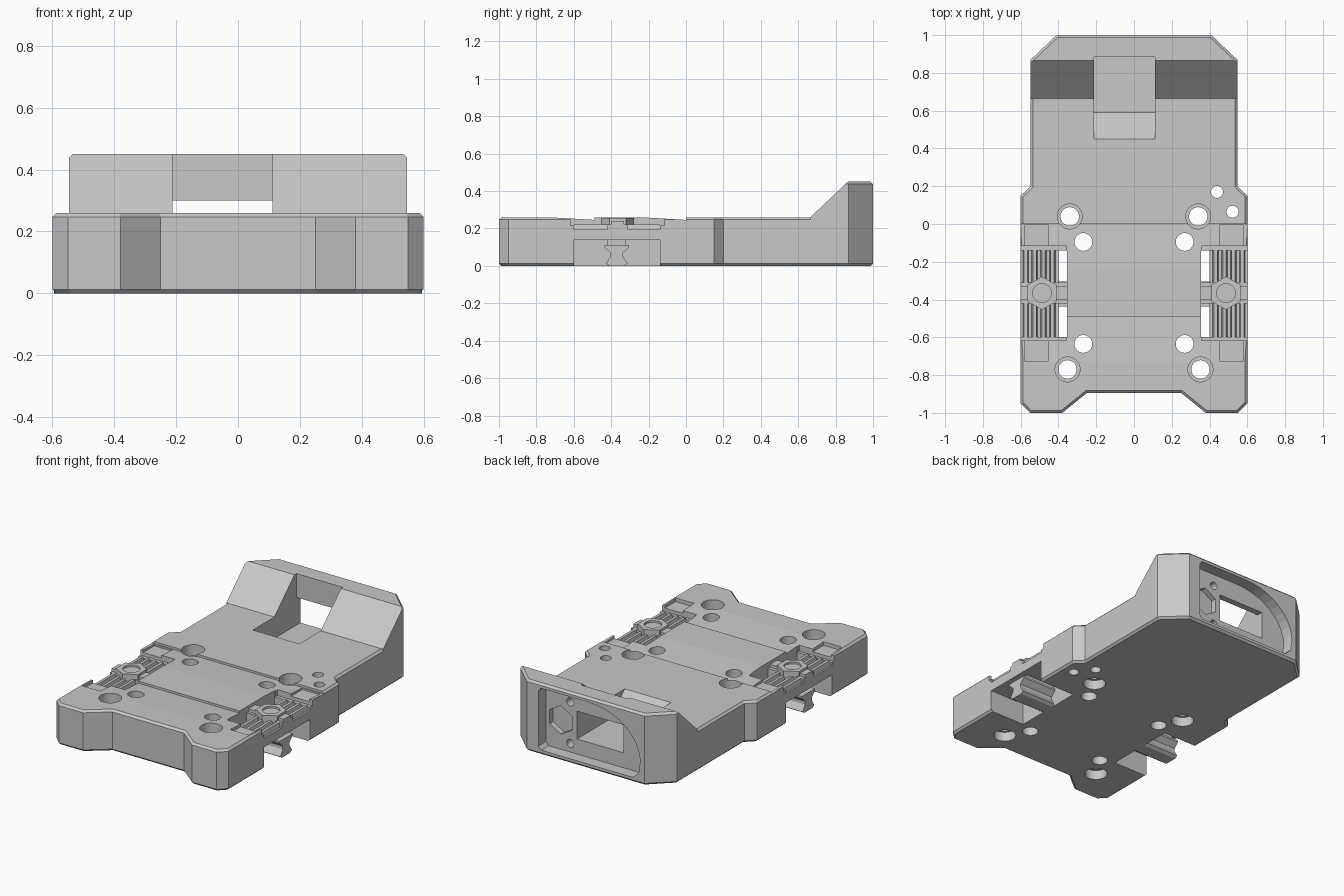
import bpy, bmesh, math

if "Cube" in bpy.data.objects:
    bpy.data.objects.remove(bpy.data.objects["Cube"], do_unlink=True)

grey = bpy.data.materials.new("plain grey")
grey.use_nodes = True
grey.diffuse_color = (0.58, 0.58, 0.58, 1)
grey.node_tree.nodes["Principled BSDF"].inputs["Base Color"].default_value = (0.58, 0.58, 0.58, 1)

PLACE = {"x": lambda a, b, c: (c, a, b),
         "y": lambda a, b, c: (a, c, b),
         "z": lambda a, b, c: (a, b, c)}
JOINT = 0.665  # where the deck meets the raised rear block


def prism(name, pts, axis, lo, hi, chamfer=0):
    """Extrude a closed 2D outline along an axis, optionally chamfering both rims."""
    bm = bmesh.new()
    put = PLACE[axis]
    ends = [[bm.verts.new(put(a, b, c)) for a, b in pts] for c in (lo, hi)]
    caps = [bm.faces.new(ring) for ring in ends]
    n = len(pts)
    for i in range(n):
        j = (i + 1) % n
        bm.faces.new((ends[0][i], ends[0][j], ends[1][j], ends[1][i]))
    bmesh.ops.recalc_face_normals(bm, faces=bm.faces)
    if chamfer:
        rim = [e for f in caps for e in f.edges
               if any(abs(v.co.y - JOINT) > 0.001 for v in e.verts)]
        bmesh.ops.bevel(bm, geom=rim, offset=chamfer, segments=1, affect="EDGES")
        bmesh.ops.recalc_face_normals(bm, faces=bm.faces)
    mesh = bpy.data.meshes.new(name)
    bm.to_mesh(mesh)
    bm.free()
    mesh.materials.append(grey)
    ob = bpy.data.objects.new(name, mesh)
    bpy.context.collection.objects.link(ob)
    return ob


def box(name, x0, x1, y0, y1, z0, z1):
    return prism(name, [(x0, y0), (x1, y0), (x1, y1), (x0, y1)], "z", z0, z1)


def circle(x, y, r, n=32, turn=0.0):
    return [(x + r * math.cos(2 * math.pi * i / n + turn),
             y + r * math.sin(2 * math.pi * i / n + turn)) for i in range(n)]


def hole(x, y, r, lo=-0.1, hi=0.5):
    return prism("hole_cutter", circle(x, y, r), "z", lo, hi)


def span(mesh):
    """Overall size of a mesh, zero when it is empty."""
    return sum(max(v.co[k] for v in mesh.vertices) - min(v.co[k] for v in mesh.vertices)
               for k in range(3)) if len(mesh.vertices) else 0


def carve(ob, cutters):
    """Subtract cutters one at a time, trying a second solver if a cut collapses."""
    for c in cutters:
        c.hide_render = True
        for solver in ("EXACT", "MANIFOLD"):
            m = ob.modifiers.new("cut", "BOOLEAN")
            m.operation, m.solver, m.object = "DIFFERENCE", solver, c
            deps = bpy.context.evaluated_depsgraph_get()
            mesh = bpy.data.meshes.new_from_object(ob.evaluated_get(deps))
            ob.modifiers.clear()
            if span(mesh) > 0.95 * span(ob.data):
                ob.data = mesh
                break


def discard(cutters):
    for c in cutters:
        bpy.data.objects.remove(c, do_unlink=True)


# Deck: half outline with front notch and cut corners, mirrored
half = [(0.25, -0.895), (0.38, -1), (0.55, -1), (0.6, -0.95), (0.6, 0.15),
        (0.547, 0.2), (0.547, JOINT)]
deck = prism("deck", half + [(-x, y) for x, y in reversed(half)], "z", 0, 0.26, 0.013)

# Raised rear block with a sloping front
half = [(0.547, JOINT), (0.547, 0.87), (0.41, 1)]
rear = prism("rear_block", half + [(-x, y) for x, y in reversed(half)], "z", 0, 0.45, 0.013)
wedge = [prism("slope_cutter", [(JOINT - 0.1, 0.167), (0.865, 0.45), (0.918, 0.5),
                                (JOINT - 0.1, 0.5)], "x", -1, 1)]
wedge[0].data.vertices.foreach_set("co", [k for x in (-1, 1) for p in (
    (JOINT - 0.01, 0.2505), (0.875, 0.4595), (0.875, 0.6), (JOINT - 0.01, 0.6)) for k in (x, *p)])
carve(rear, wedge)
discard(wedge)

# Cable trough running out through a window in the rear wall
trough = [prism("trough_cutter", [(0.44, 0.27), (0.59, 0.125), (1.1, 0.125), (1.1, 0.3),
                                  (0.885, 0.3), (0.885, 0.6), (0.44, 0.6)], "x", -0.212, 0.112)]
carve(deck, trough)
carve(rear, trough)
discard(trough)

# Rear recess with one rounded end, hexagonal pocket and screw holes
arc = [i * math.pi / 20 for i in range(11)]
recess = [(0.31, 0.03), (0.33, 0.05), (0.33, 0.4), (0.31, 0.42)]
recess += [(-0.02 - 0.36 * math.sin(t), 0.14 + 0.28 * math.cos(t)) for t in arc]
recess += [(-0.37, 0.07), (-0.33, 0.03)]
cutters = [prism("recess_cutter", recess, "y", 0.925, 1.1),
           prism("hex_cutter", circle(0.225, 0.215, 0.09, 6, math.pi / 6), "y", 0.89, 1.05)]
for z in (0.085, 0.345):
    cutters.append(prism("screw_cutter", circle(0.16, z, 0.025, 20), "y", 0.83, 1.05))
carve(rear, cutters)
discard(cutters)

# Shallow ramped bands across the deck
cutters = []
for back, front in ((0, -0.24), (-0.49, -0.73)):
    cutters.append(prism("ramp_cutter", [(front - 0.01, 0.2605), (back, 0.246), (back, 0.3),
                                         (front - 0.01, 0.3)], "x", -0.7, 0.7))
# Bolt holes, counterbored on both faces, plus plain holes
for s in (-1, 1):
    for x, y in ((0.34, 0.04), (0.352, -0.77)):
        cutters += [hole(s * x, y, 0.049), hole(s * x, y, 0.066, 0.19, 0.5),
                    hole(s * x, y, 0.066, -0.1, 0.06)]
    for y in (-0.095, -0.635):
        cutters.append(hole(s * 0.268, y, 0.047))
cutters += [hole(0.44, 0.17, 0.032), hole(0.522, 0.065, 0.032)]
# Side pockets, lowered edge strips and grooves at the pocket ends
for s in (-1, 1):
    cutters.append(box("pocket_cutter", s * 0.354, s * 0.7, -0.598, -0.14, -0.1, 0.5))
    for y0, y1 in ((-0.725, -0.59), (-0.15, -0.006)):
        cutters.append(box("strip_cutter", s * 0.452, s * 0.58, y0, y1, 0.236, 0.4))
    for y in (-0.605, -0.127):
        cutters.append(box("groove_cutter", s * 0.358, s * 0.7, y - 0.013, y + 0.011, 0.215, 0.4))
carve(deck, cutters)
discard(cutters)

# Side latch mechanisms, mirrored left and right
for s, side in ((1, "left"), (-1, "right")):
    # Rack plate with ribs running front to back
    box(side + "_rack_plate", s * 0.4, s * 0.6, -0.6, -0.138, 0.138, 0.195)
    for i in range(4):
        x = 0.415 + i * 0.047
        prism(f"{side}_rack_rib_{i + 1}",
              [(s * x, 0.19), (s * (x + 0.008), 0.222), (s * (x + 0.026), 0.222),
               (s * (x + 0.034), 0.19)], "y", -0.598, -0.14)
    # Cross bar and hexagonal nut boss with a shallow round socket
    box(side + "_cross_bar", s * 0.35, s * 0.6, -0.42, -0.31, 0.138, 0.222)
    box(side + "_bridge", s * 0.35, s * 0.6, -0.402, -0.332, 0.2, 0.24)
    nut = prism(side + "_nut_boss", circle(s * 0.487, -0.366, 0.088, 6, math.pi / 6), "z", 0.14, 0.255)
    socket = [hole(s * 0.487, -0.366, 0.05, 0.243, 0.5)]
    carve(nut, socket)
    discard(socket)
    # Waisted clip under the rack
    waist = [(0.066, 0.112), (0.066, 0.1), (0.034, 0.07), (0.034, 0.05), (0.058, 0.012), (0.04, 0)]
    prism(side + "_clip", [(-0.37 + y, z) for y, z in waist] +
          [(-0.37 - y, z) for y, z in reversed(waist)], "x", s * 0.35, s * 0.595)
    box(side + "_clip_stem", s * 0.35, s * 0.56, -0.42, -0.32, 0.108, 0.14)
